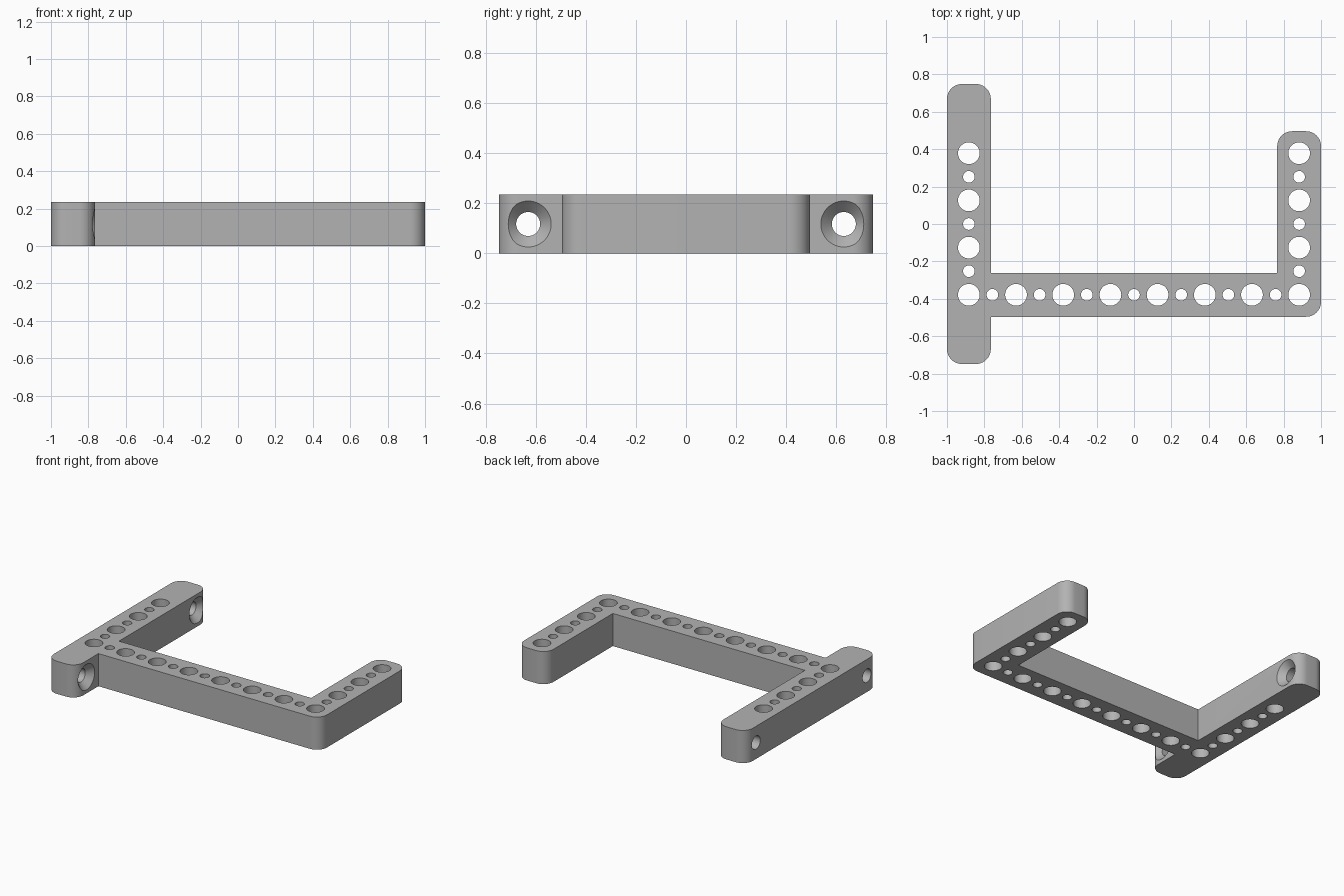
import bpy, bmesh
from math import pi, sin, cos
from mathutils import Vector, Matrix

if "Cube" in bpy.data.objects:
    bpy.data.objects.remove(bpy.data.objects["Cube"])

PITCH = 0.2523           # spacing of the large holes
H = 0.235                # height and width of every bar
BAR = 3.5 * PITCH        # centre line of the side bars
ROW = -1.5 * PITCH       # centre line of the cross bar
R = 0.08                 # rounded corner radius

grey = bpy.data.materials.new("light grey")
grey.use_nodes = True
colour = (0.45, 0.45, 0.45, 1)
grey.diffuse_color = colour
grey.node_tree.nodes["Principled BSDF"].inputs["Base Color"].default_value = colour


def add_object(name, bm):
    bmesh.ops.recalc_face_normals(bm, faces=bm.faces[:])
    mesh = bpy.data.meshes.new(name)
    bm.to_mesh(mesh)
    bm.free()
    mesh.materials.append(grey)
    obj = bpy.data.objects.new(name, mesh)
    bpy.context.collection.objects.link(obj)
    return obj


def rounded(x, y, start, steps=10):
    """Quarter arc at a corner, counter-clockwise from the start angle."""
    sx = 1 if cos(start + pi / 4) > 0 else -1
    sy = 1 if sin(start + pi / 4) > 0 else -1
    return [(x - sx * R + R * cos(start + i * pi / 2 / steps),
             y - sy * R + R * sin(start + i * pi / 2 / steps))
            for i in range(steps + 1)]


def lathe(bm, profile, matrix, sides=48):
    """Closed solid of revolution from (height, radius) pairs."""
    rings = [[bm.verts.new(matrix @ Vector((r * cos(2 * pi * i / sides),
                                            r * sin(2 * pi * i / sides), z)))
              for i in range(sides)] for z, r in profile]
    for a, b in zip(rings, rings[1:]):
        for i in range(sides):
            j = (i + 1) % sides
            bm.faces.new((a[i], a[j], b[j], b[i]))
    bm.faces.new(rings[0][::-1])
    bm.faces.new(rings[-1])


# Bracket outline, counter-clockwise, extruded upwards
h = H / 2
inner_l, inner_r = -BAR + h, BAR - h
long_end, short_end = 2.5 * PITCH + h, 1.5 * PITCH + h
outline = (rounded(-1, -long_end, pi) + rounded(inner_l, -long_end, 1.5 * pi)
           + [(inner_l, ROW - h)]
           + rounded(1, ROW - h, 1.5 * pi)
           + rounded(1, short_end, 0) + rounded(inner_r, short_end, pi / 2)
           + [(inner_r, ROW + h), (inner_l, ROW + h)]
           + rounded(inner_l, long_end, 0) + rounded(-1, long_end, pi / 2))
bm = bmesh.new()
base = bm.faces.new([bm.verts.new((x, y, 0)) for x, y in outline])
top = bmesh.ops.extrude_face_region(bm, geom=[base])["geom"]
bmesh.ops.translate(bm, vec=(0, 0, H),
                    verts=[v for v in top if isinstance(v, bmesh.types.BMVert)])
bracket = add_object("bracket", bm)

# Vertical holes, alternating large and small along all three bars
spots = [(-BAR + i * PITCH / 2, ROW, i) for i in range(15)]
spots += [(side * BAR, ROW + i * PITCH / 2, i) for side in (-1, 1) for i in range(1, 7)]
bm = bmesh.new()
for x, y, i in spots:
    r = 0.031 if i % 2 else 0.058
    lathe(bm, [(-0.1, r), (H + 0.1, r)], Matrix.Translation((x, y, 0)))

# Countersunk cross holes at both ends of the long bar
for side in (-1, 1):
    place = Matrix.Translation((inner_l, side * 2.5 * PITCH, h)) @ Matrix.Rotation(pi / 2, 4, "Y")
    lathe(bm, [(-0.4, 0.048), (-0.044, 0.048), (0.02, 0.112)], place)
cutter = add_object("hole_cutter", bm)
cutter.hide_render = True

# Cut the holes and shade the curved walls smooth
cut = bracket.modifiers.new("holes", "BOOLEAN")
cut.operation = "DIFFERENCE"
cut.solver = "EXACT"
cut.object = cutter
bpy.ops.object.select_all(action="DESELECT")
bracket.select_set(True)
bpy.context.view_layer.objects.active = bracket
bpy.ops.object.modifier_apply(modifier=cut.name)
bpy.data.objects.remove(cutter)
bpy.ops.object.shade_smooth_by_angle(angle=pi / 6)
